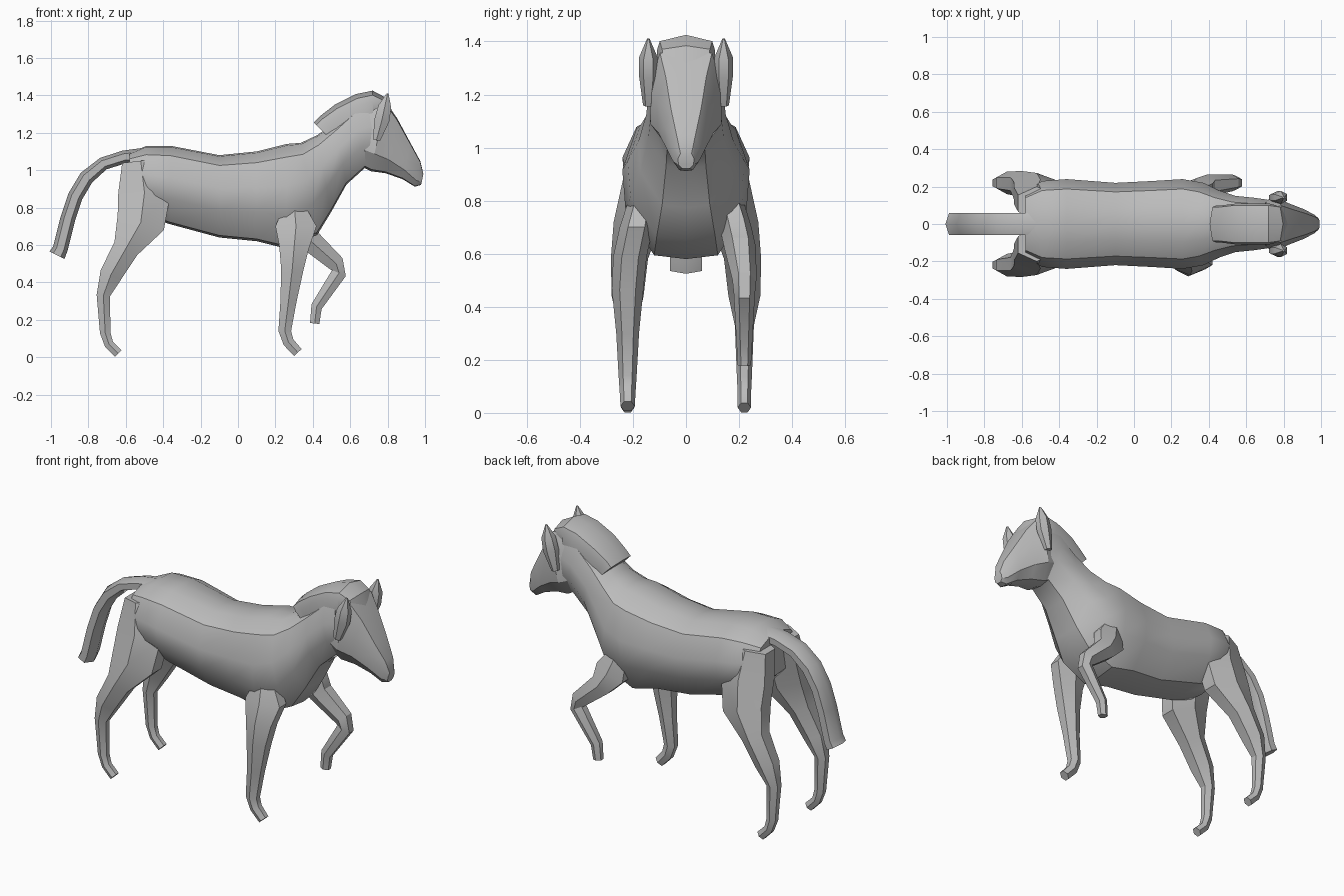
import bpy, bmesh
from math import radians, sin, cos
from mathutils import Vector

cube = bpy.data.objects.get("Cube")
if cube:
    bpy.data.objects.remove(cube, do_unlink=True)

GREY = (.5, .5, .5, 1)
coat = bpy.data.materials.new("grey coat")
coat.use_nodes = True
coat.diffuse_color = GREY
coat.node_tree.nodes["Principled BSDF"].inputs["Base Color"].default_value = GREY

# Half cross-sections: (height from -1 to 1, share of the half width)
TORSO = [(1, 0), (.97, .4), (.75, .78), (.2, 1), (-.35, .95), (-.95, .5), (-1, 0)]
HEAD = [(1, 0), (.95, .7), (.3, 1), (-.5, .95), (-.95, .5), (-1, 0)]
MANE = [(1, 0), (.6, .9), (0, 1), (-1, 1), (-1, 0)]
LIMB = [(1, .5), (0, 1), (-1, .5)]
TAIL = [(1, 0), (.5, 1), (-.5, 1), (-1, 0)]


def leaning(stations, degrees):
    """Rings for (x, z, half height, half width), all tilted by one angle."""
    lean = Vector((sin(radians(degrees)), 0, cos(radians(degrees))))
    return [(Vector((x, 0, z)), lean * h, w) for x, z, h, w in stations.values()]


def along(joints, width, offset):
    """Rings square to a path of (x, z, half thickness); offset gives y from z."""
    rings = []
    points = [Vector((x, offset(z), z)) for x, z, thick in joints.values()]
    for i, (x, z, thick) in enumerate(joints.values()):
        travel = points[min(i + 1, len(points) - 1)] - points[max(i - 1, 0)]
        up = Vector((-travel.z, 0, travel.x)).normalized()
        rings.append((points[i], up * thick, width(thick)))
    return rings


def loft(name, rings, half, side=1, sharp=32):
    """Skin the rings with a mirrored cross-section and close both ends."""
    outline = half + [(h, -w) for h, w in reversed(half) if w]
    bm = bmesh.new()
    loops = []
    for centre, up, width in rings:
        loop = []
        for h, w in outline:
            point = centre + up * h + Vector((0, w * width, 0))
            point.y *= side
            loop.append(bm.verts.new(point))
        loops.append(loop)
    for near, far in zip(loops, loops[1:]):
        for i in range(len(outline)):
            bm.faces.new((near[i - 1], near[i], far[i], far[i - 1]))
    bm.faces.new(loops[0])
    bm.faces.new(loops[-1])
    bmesh.ops.recalc_face_normals(bm, faces=bm.faces)
    mesh = bpy.data.meshes.new(name)
    bm.to_mesh(mesh)
    bm.free()
    mesh.materials.append(coat)
    obj = bpy.data.objects.new(name, mesh)
    bpy.context.collection.objects.link(obj)
    bpy.ops.object.select_all(action='DESELECT')
    obj.select_set(True)
    bpy.context.view_layer.objects.active = obj
    bpy.ops.object.shade_smooth_by_angle(angle=radians(sharp))


def leg_offset(z):
    """Legs splay outward from the trunk, then drop straight down."""
    return min(.22, .11 + (1.05 - z) * .22)


def constant(value):
    return lambda measure: value


def at_most(value):
    return lambda thick: min(thick, value)


# Trunk and neck in one skin
trunk = leaning({
    "rump": (-.58, .97, .12, .18),
    "croup": (-.49, .94, .19, .23),
    "loin": (-.36, .92, .21, .24),
    "waist": (-.1, .86, .22, .22),
    "ribs": (.1, .86, .24, .23),
    "shoulder": (.26, .86, .28, .24),
}, 0)
neck = leaning({
    "chest": (.38, .9, .25, .22),
    "neck base": (.46, .98, .21, .18),
    "neck middle": (.55, 1.09, .17, .15),
    "throat": (.65, 1.18, .17, .14),
    "poll": (.72, 1.2, .18, .13),
}, -10)
loft("body", trunk + neck, TORSO, sharp=35)

# Head
loft("head", leaning({
    "nape": (.67, 1.2, .17, .12),
    "jaw": (.75, 1.18, .19, .14),
    "cheek": (.82, 1.13, .15, .11),
    "nose": (.9, 1.05, .1, .08),
    "muzzle": (.96, .98, .07, .05),
    "lips": (.985, .95, .03, .03),
}, 12), HEAD)

# Mane running into the forelock
loft("mane", along({
    "withers end": (.44, 1.22, .05),
    "lower crest": (.47, 1.25, .05),
    "crest": (.55, 1.3, .06),
    "upper crest": (.65, 1.35, .06),
    "crown": (.72, 1.365, .06),
    "forelock": (.76, 1.35, .05),
    "forelock tip": (.8, 1.28, .035),
}, lambda thick: .05 + thick, constant(0)), MANE)

# Tail
loft("tail", along({
    "root": (-.5, 1.08, .04),
    "dock": (-.61, 1.07, .035),
    "arch": (-.72, 1.035, .035),
    "bend": (-.81, .96, .04),
    "drop": (-.87, .86, .04),
    "switch": (-.91, .74, .04),
    "end": (-.95, .58, .04),
    "tip": (-.968, .545, .045),
}, constant(.06), constant(0)), TAIL, sharp=50)

# Mirrored ears and hind legs
ear = along({
    "base": (.74, 1.16, .02),
    "bowl": (.77, 1.27, .04),
    "blade": (.785, 1.34, .035),
    "tip": (.8, 1.41, .005),
}, at_most(.035), constant(.142))
hind_leg = along({
    "hip": (-.52, 1.05, .1),
    "thigh": (-.5, .88, .14),
    "stifle": (-.52, .72, .13),
    "gaskin": (-.6, .58, .07),
    "hock": (-.68, .44, .06),
    "cannon": (-.72, .33, .036),
    "fetlock": (-.71, .13, .028),
    "pastern": (-.69, .07, .025),
    "hoof": (-.64, .02, .025),
}, at_most(.09), leg_offset)
for label, side in (("left", 1), ("right", -1)):
    loft(label + "_ear", ear, LIMB, side)
    loft(label + "_hind_leg", hind_leg, LIMB, side)

# Standing front leg, its top tucked into the shoulder
loft("right_front_leg", along({
    "shoulder": (.3, .82, .05),
    "upper arm": (.31, .7, .11),
    "elbow": (.3, .59, .08),
    "forearm": (.29, .47, .06),
    "knee": (.27, .3, .043),
    "fetlock": (.25, .14, .034),
    "pastern": (.27, .08, .03),
    "hoof": (.32, .025, .027),
}, at_most(.063), leg_offset), LIMB, -1)

# Raised front leg, bent at the knee
loft("left_front_leg", along({
    "shoulder": (.3, .82, .05),
    "upper arm": (.34, .7, .09),
    "forearm": (.39, .62, .06),
    "knee": (.525, .5, .045),
    "shin": (.54, .45, .04),
    "fetlock": (.42, .27, .03),
    "hoof": (.41, .18, .025),
}, at_most(.06), leg_offset), LIMB)
